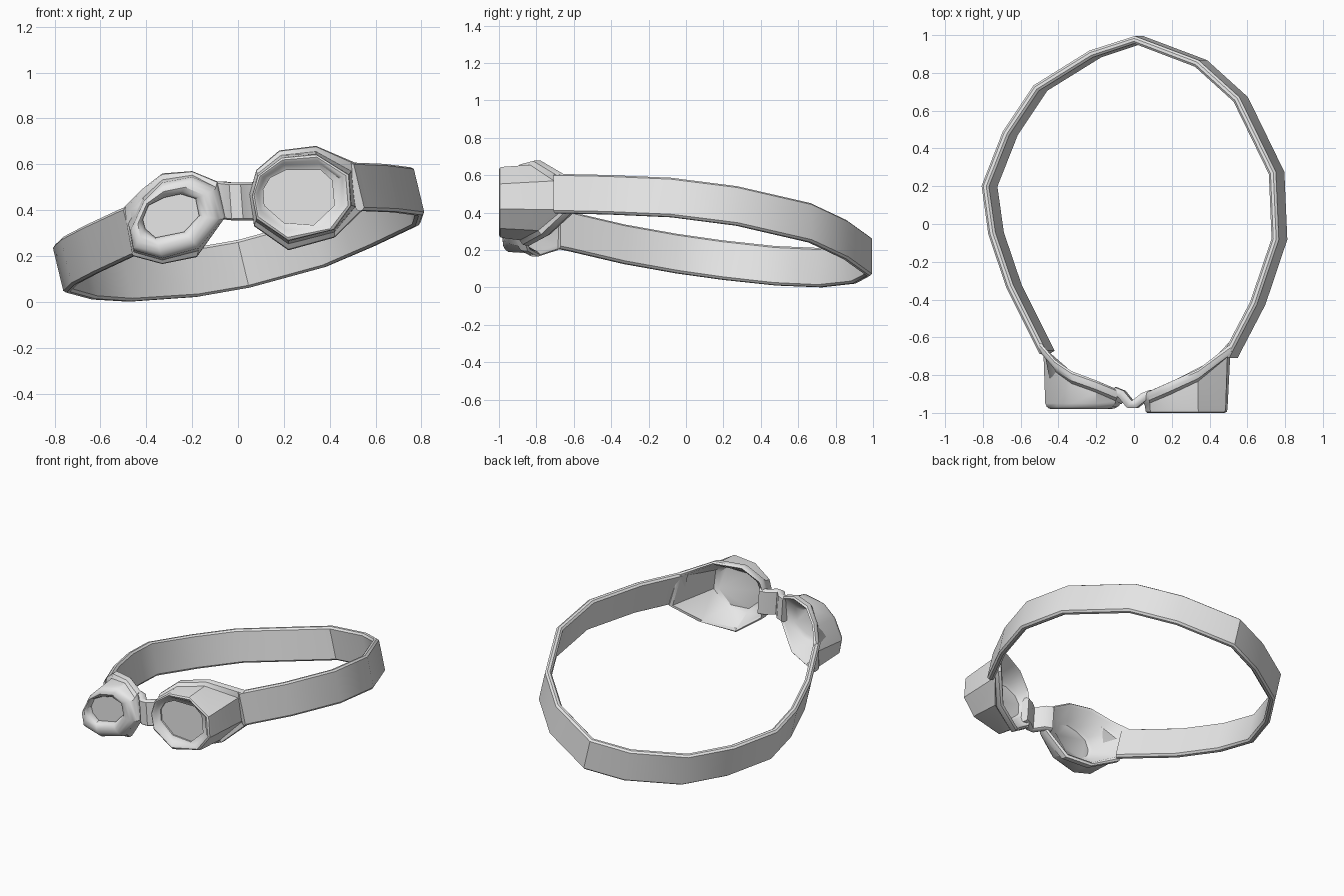
import bpy, bmesh, math
from mathutils import Vector

if "Cube" in bpy.data.objects:
    bpy.data.objects.remove(bpy.data.objects["Cube"])

grey = bpy.data.materials.new("grey_rubber")
grey.diffuse_color = (0.8, 0.8, 0.8, 1)
grey.use_nodes = True
grey.node_tree.nodes["Principled BSDF"].inputs["Base Color"].default_value = grey.diffuse_color


def loft(name, rings, angle=35):
    """Skin a list of closed rings and cap both ends."""
    bm = bmesh.new()
    vs = [[bm.verts.new(p) for p in r] for r in rings]
    for a, b in zip(vs, vs[1:]):
        n = len(a)
        for i in range(n):
            bm.faces.new((a[i], a[(i + 1) % n], b[(i + 1) % n], b[i]))
    bm.faces.new(vs[0][::-1])
    bm.faces.new(vs[-1])
    bmesh.ops.recalc_face_normals(bm, faces=bm.faces)
    me = bpy.data.meshes.new(name)
    bm.to_mesh(me)
    bm.free()
    me.materials.append(grey)
    me.shade_smooth()
    me.set_sharp_from_angle(angle=math.radians(angle))
    ob = bpy.data.objects.new(name, me)
    bpy.context.collection.objects.link(ob)
    return ob


def band(name, tops, drop, thick):
    """Flat band with chamfered edges along its upper centre line."""
    tops = [Vector(p) for p in tops]
    drop = Vector(drop)
    h = thick / 2
    section = [(0, -.4), (.05, -1), (.95, -1), (1, -.4),
               (1, .4), (.95, 1), (.05, 1), (0, .4)]
    rings = []
    for i, p in enumerate(tops):
        t = tops[min(i + 1, len(tops) - 1)] - tops[max(i - 1, 0)]
        n = t.cross(drop).normalized()
        rings.append([p + drop * s + n * (o * h) for s, o in section])
    return loft(name, rings)


# Curve of the face behind the cups: depth for a given x
FACE = [(-.55, -.60), (-.48, -.67), (-.42, -.74), (-.33, -.80), (-.19, -.85),
        (-.07, -.90), (0, -.94), (.13, -.88), (.28, -.82), (.43, -.74),
        (.50, -.68), (.56, -.60)]


def face_y(x):
    for (x0, y0), (x1, y1) in zip(FACE, FACE[1:]):
        if x <= x1:
            return y0 + (y1 - y0) * (x - x0) / (x1 - x0)
    return FACE[-1][1]


def eye_cup(name, rear, front, lens, yf, lip):
    """Hollow cup: lens, lip, outer shell, rear flange, inside wall."""
    def mix(a, b, k):
        return [(p[0] + (q[0] - p[0]) * k, p[1] + (q[1] - p[1]) * k)
                for p, q in zip(a, b)]

    def flat(pts, y):
        return [Vector((x, y, z)) for x, z in pts]

    def curved(pts, off):
        return [Vector((x, face_y(r[0]) + off, z)) for (x, z), r in zip(pts, rear)]

    rings = [flat(lens, yf + .045)]
    for k, dy in lip:
        rings.append(flat(mix(front, lens, k), yf + dy))
    shell = mix(front, rear, .3)
    inner = mix(rear, lens, .22)
    rings += [curved(shell, -.045), curved(mix(front, rear, .9), -.03),
              curved(rear, -.012), curved(rear, .008),
              curved(mix(rear, lens, .09), .02), curved(inner, .008),
              flat(mix(lens, inner, .25), yf + .075),
              flat(lens, yf + .06)]
    return loft(name, rings)


eye_cup("right_eye_cup",
        [(.515, .605), (.34, .68), (.18, .66), (.08, .575), (.05, .47),
         (.07, .33), (.22, .225), (.42, .28), (.55, .405)],
        [(.485, .555), (.34, .645), (.19, .63), (.085, .55), (.06, .46),
         (.08, .36), (.22, .265), (.42, .315), (.495, .42)],
        [(.41, .53), (.36, .575), (.21, .575), (.14, .54), (.11, .49),
         (.115, .42), (.20, .345), (.33, .335), (.42, .42)],
        -1.0, [(1, .035), (.6, .025), (.4, .006), (.2, 0), (.05, .006), (0, .02)])

eye_cup("left_eye_cup",
        [(-.50, .41), (-.42, .49), (-.33, .56), (-.20, .57), (-.09, .525),
         (-.055, .37), (-.18, .195), (-.33, .165), (-.46, .20)],
        [(-.47, .31), (-.41, .44), (-.33, .52), (-.20, .545), (-.10, .49),
         (-.07, .36), (-.17, .235), (-.33, .19), (-.455, .225)],
        [(-.415, .36), (-.39, .42), (-.32, .455), (-.25, .47), (-.185, .45),
         (-.17, .375), (-.235, .305), (-.36, .28), (-.405, .32)],
        -.98, [(1, .03), (.85, .01), (.6, 0), (.35, .003), (.15, .012), (0, .03)])

# Head strap, tilted sideways, from the right cup round the back to the left cup
band("head_strap",
     [(.485, -.70, .605), (.51, -.65, .605), (.63, -.42, .60), (.745, -.08, .585),
      (.73, .27, .54), (.54, .66, .45), (.33, .85, .36), (0, .975, .27),
      (-.23, .90, .23), (-.52, .72, .21), (-.68, .48, .22), (-.79, .20, .25),
      (-.755, -.05, .285), (-.66, -.33, .335), (-.51, -.63, .405),
      (-.485, -.68, .415)],
     (.05, 0, -.208), .04)

# Nose bridge, a short V between the cups
band("nose_bridge",
     [(-.11, -.885, .525), (-.07, -.90, .525), (-.025, -.955, .52),
      (.0, -.955, .52), (.05, -.915, .52), (.09, -.90, .525)],
     (.012, 0, -.165), .045)
